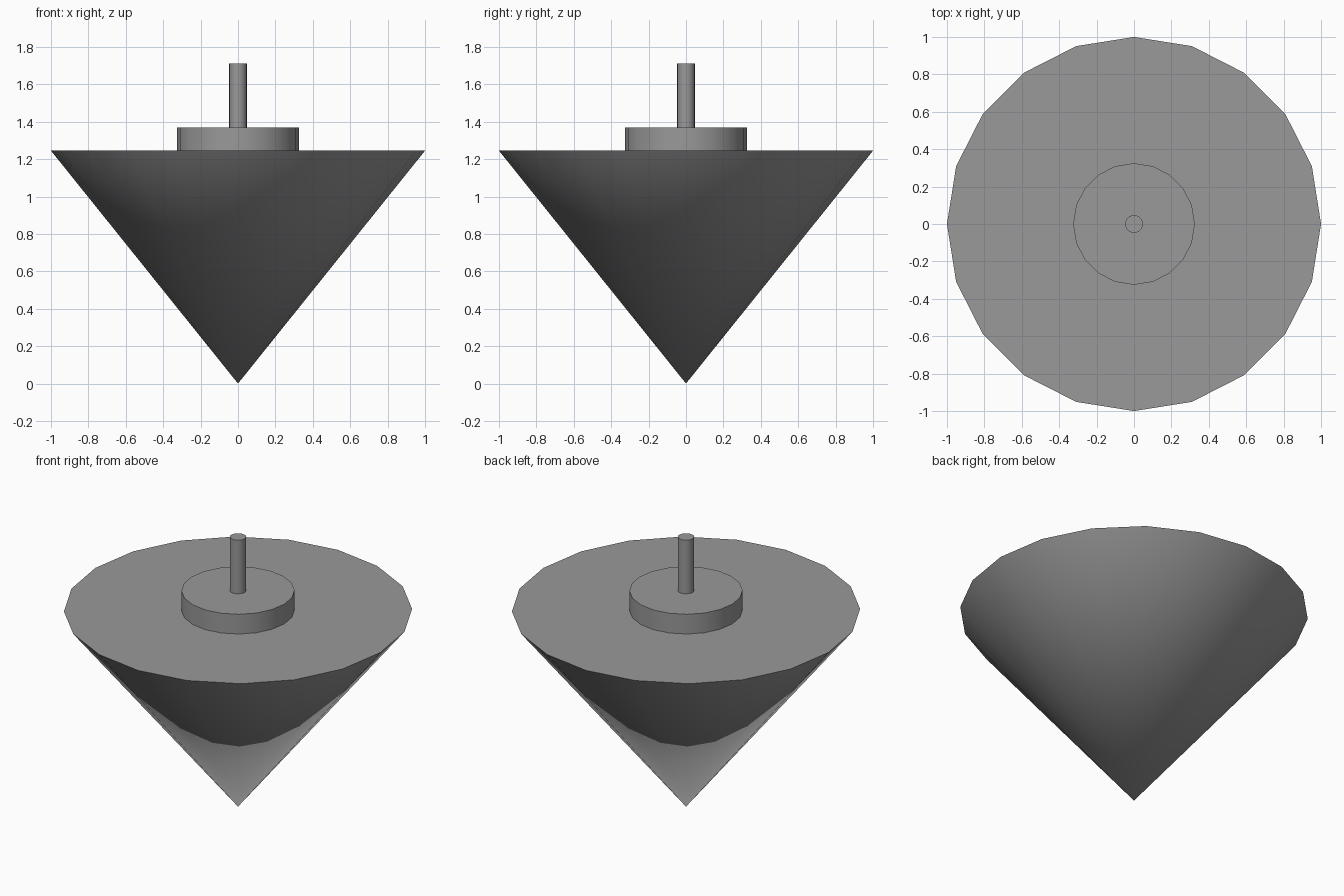
import bpy
import math

SIDES = 20

cube = bpy.data.objects.get("Cube")
if cube:
    bpy.data.objects.remove(cube, do_unlink=True)

# Single grey colour
GREY = (0.32, 0.32, 0.32, 1.0)
grey = bpy.data.materials.new("plain grey")
grey.use_nodes = True
grey.diffuse_color = GREY
shader = next(n for n in grey.node_tree.nodes if n.type == "BSDF_PRINCIPLED")
shader.inputs["Base Color"].default_value = GREY


def round_part(name, bottom_radius, top_radius, bottom, top):
    """Upright cylinder or cone between two heights, smooth with sharp rims."""
    bpy.ops.mesh.primitive_cone_add(
        vertices=SIDES, radius1=bottom_radius, radius2=top_radius,
        depth=top - bottom, location=(0, 0, (bottom + top) / 2))
    part = bpy.context.object
    part.name = name
    part.data.materials.append(grey)
    bpy.ops.object.shade_smooth_by_angle(angle=math.radians(30))
    return part


# Pointed body, tip down
round_part("cone_body", 0, 1.0, 0, 1.245)
# Raised disc on the flat top
round_part("collar_disc", 0.325, 0.325, 1.245, 1.37)
# Thin handle
round_part("stem", 0.047, 0.047, 1.37, 1.71)
